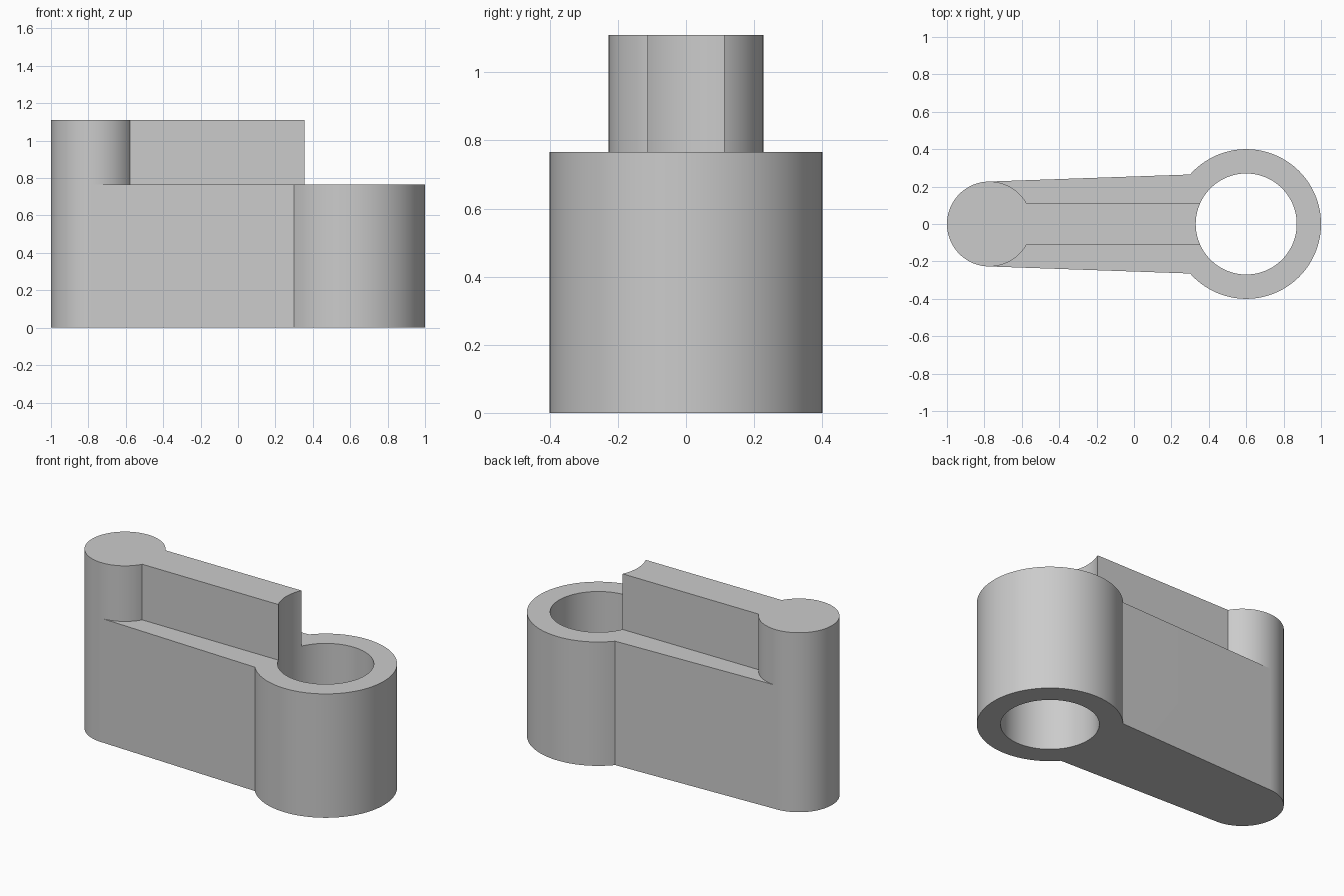
import bpy
import bmesh
from math import cos, sin, radians, asin, degrees

if "Cube" in bpy.data.objects:
    bpy.data.objects.remove(bpy.data.objects["Cube"], do_unlink=True)

POST_X, POST_R = -0.773, 0.227
RING_X, RING_R, BORE_R = 0.6, 0.4, 0.27
LOW_TOP, HIGH_TOP = 0.766, 1.11
RIB_HALF = 0.113

grey = bpy.data.materials.new("plain grey")
grey.use_nodes = True
grey.diffuse_color = (0.6, 0.6, 0.6, 1)
grey.node_tree.nodes["Principled BSDF"].inputs["Base Color"].default_value = (0.6, 0.6, 0.6, 1)


def arc(cx, r, start, end, steps):
    """Points along an arc centred on the x axis, angles in degrees."""
    angles = [radians(start + (end - start) * i / steps) for i in range(steps + 1)]
    return [(cx + r * cos(a), r * sin(a)) for a in angles]


def prism(name, outline, bottom, top):
    """Extrude a counter-clockwise outline upwards."""
    bm = bmesh.new()
    base = bm.faces.new([bm.verts.new((x, y, bottom)) for x, y in outline])
    grown = bmesh.ops.extrude_face_region(bm, geom=[base], use_keep_orig=True)
    verts = [g for g in grown["geom"] if isinstance(g, bmesh.types.BMVert)]
    bmesh.ops.translate(bm, verts=verts, vec=(0, 0, top - bottom))
    bmesh.ops.recalc_face_normals(bm, faces=bm.faces)
    mesh = bpy.data.meshes.new(name)
    bm.to_mesh(mesh)
    bm.free()
    mesh.materials.append(grey)
    obj = bpy.data.objects.new(name, mesh)
    bpy.context.collection.objects.link(obj)
    return obj


def combine(target, other, operation):
    """Apply a boolean and discard the second solid."""
    mod = target.modifiers.new(operation, 'BOOLEAN')
    mod.operation, mod.solver, mod.object = operation, 'EXACT', other
    bpy.context.view_layer.objects.active = target
    bpy.ops.object.modifier_apply(modifier=mod.name)
    bpy.data.objects.remove(other, do_unlink=True)


# Lower body: tapered arm joining the post end to the ring
meet = 180 - degrees(asin(0.2646 / RING_R))
outline = arc(RING_X, RING_R, -meet, meet, 138) + arc(POST_X, POST_R, 92, 268, 88)
body = prism("link_arm", outline, 0, LOW_TOP)

# Tall round post
post = prism("post", arc(POST_X, POST_R, 0, 358, 179), 0, HIGH_TOP)
combine(body, post, 'UNION')

# Raised rib running from the post to the bore
rib = prism("rib", [(POST_X, -RIB_HALF), (RING_X - 0.1, -RIB_HALF),
                    (RING_X - 0.1, RIB_HALF), (POST_X, RIB_HALF)], 0.3, HIGH_TOP)
combine(body, rib, 'UNION')

# Bore through the ring, which also hollows the end of the rib
bore = prism("bore_cutter", arc(RING_X, BORE_R, 0, 358, 179), -0.2, 1.4)
bore.hide_render = True
combine(body, bore, 'DIFFERENCE')

# Smooth the round walls, keep the edges crisp
bpy.ops.object.select_all(action='DESELECT')
body.select_set(True)
bpy.context.view_layer.objects.active = body
bpy.ops.object.shade_smooth_by_angle(angle=radians(25))
